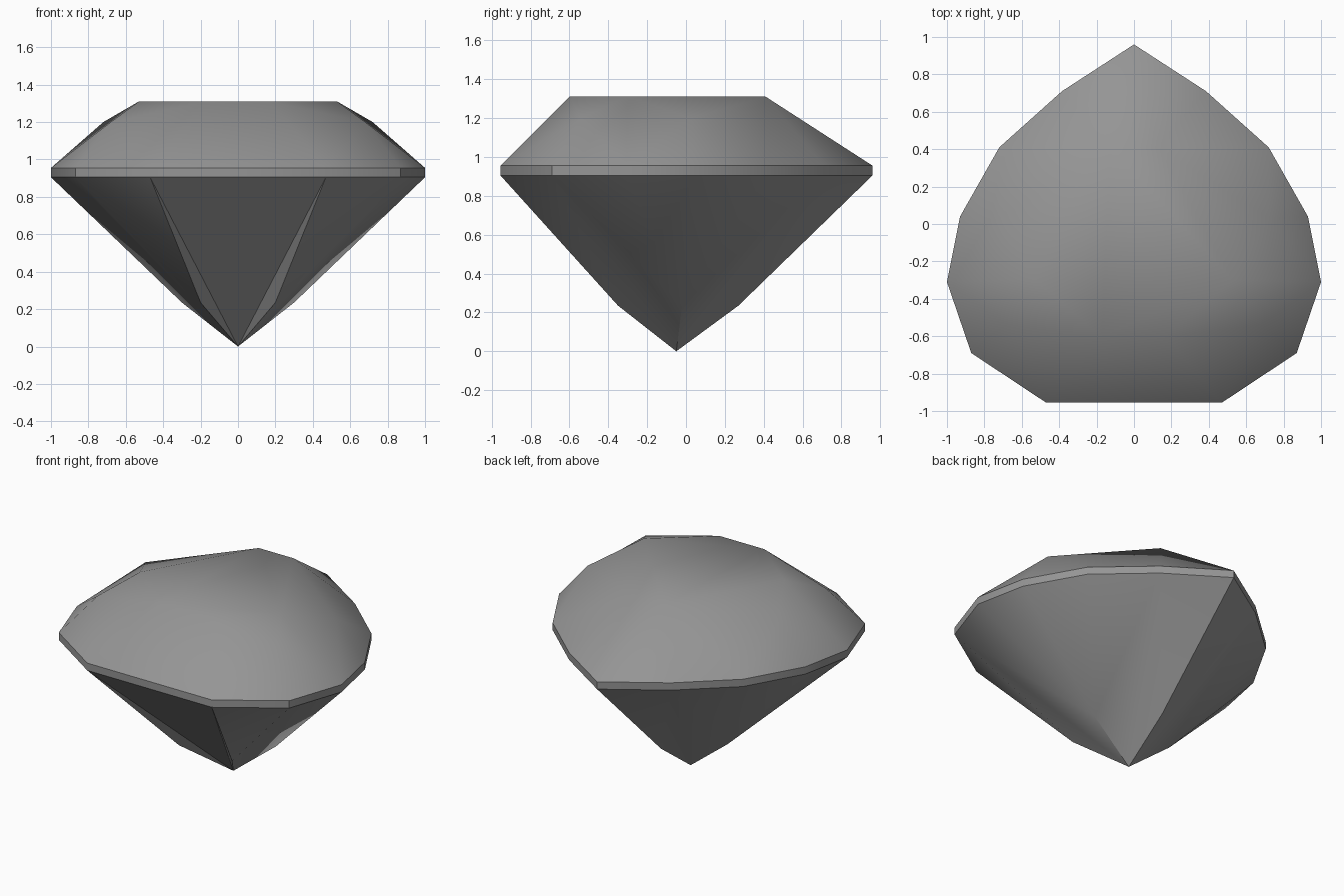
import bpy
import bmesh
import math

cube = bpy.data.objects.get("Cube")
if cube:
    bpy.data.objects.remove(cube)

GIRDLE_LOW, GIRDLE_HIGH = 0.905, 0.955
TABLE_Z, CROWN_Z, PAVILION_Z = 1.31, 1.2, 0.235

# Half of the pear outline, from the back tip round the +x side to the front
outline = [(0, .96), (.385, .71), (.72, .41), (.93, .04),
           (1, -.31), (.87, -.69), (.47, -.955)]

# Named corner points of the +x half
points = {}
for i, (x, y) in enumerate(outline):
    points[f"top{i}"] = (x, y, GIRDLE_HIGH)
    points[f"low{i}"] = (x, y, GIRDLE_LOW)
for name, x, y, z in [("table_back", .13, .41, TABLE_Z),
                      ("table_side", .53, -.3, TABLE_Z),
                      ("table_front", .17, -.6, TABLE_Z),
                      ("crown_front", .68, -.54, CROWN_Z),
                      ("crown_side", .72, .03, CROWN_Z),
                      ("keel_tip", 0, .27, PAVILION_Z),
                      ("keel_side", .3, -.02, PAVILION_Z),
                      ("keel_front", .2, -.35, PAVILION_Z),
                      ("culet", 0, -.05, 0)]:
    points[name] = (x, y, z)


def fan(hub, *rim):
    """Triangles from a hub point to each pair of neighbouring rim points."""
    return [(hub, a, b) for a, b in zip(rim, rim[1:])]


# Facets that have a mirrored twin
facets = []
for i in range(6):
    facets.append((f"low{i}", f"low{i+1}", f"top{i+1}", f"top{i}"))
facets += fan("table_back", "top0", "top1", "top2", "crown_side")
facets += fan("crown_side", "top2", "top3", "top4", "table_side", "table_back")
facets += fan("crown_front", "table_side", "top4", "top5", "top6",
              "table_front", "table_side")
facets += fan("keel_tip", "low0", "low1", "culet")
facets += fan("keel_side", "culet", "low1", "low2", "low3", "low4", "low5", "culet")
facets += fan("keel_front", "culet", "low5", "low6", "culet")

bm = bmesh.new()
verts = {}
for name, (x, y, z) in points.items():
    verts[name, 1] = bm.verts.new((x, y, z))
    verts[name, -1] = bm.verts.new((-x, y, z)) if x else verts[name, 1]
for side in (1, -1):
    for facet in facets:
        bm.faces.new([verts[n, side] for n in facet])


# Facets that cross the middle
def middle(*names):
    ring = [verts[n, 1] for n in names] + [verts[n, -1] for n in reversed(names)]
    bm.faces.new(list(dict.fromkeys(ring)))


middle("table_back", "table_side", "table_front")
middle("top0", "table_back")
middle("table_front", "top6")
middle("top6", "low6")
middle("low6", "culet")
# loose ends are closed, so normals can be made to face outward
bmesh.ops.recalc_face_normals(bm, faces=bm.faces[:])

mesh = bpy.data.meshes.new("pear_cut_gem")
bm.to_mesh(mesh)
bm.free()
gem = bpy.data.objects.new("pear_cut_gem", mesh)
bpy.context.collection.objects.link(gem)

# Single grey material
grey = bpy.data.materials.new("stone_grey")
grey.use_nodes = True
colour = (.3, .3, .3, 1)
grey.diffuse_color = colour
grey.node_tree.nodes["Principled BSDF"].inputs["Base Color"].default_value = colour
mesh.materials.append(grey)

# Soft facets with sharp girdle and table edges
bpy.ops.object.select_all(action="DESELECT")
gem.select_set(True)
bpy.context.view_layer.objects.active = gem
bpy.ops.object.shade_smooth_by_angle(angle=math.radians(36))
